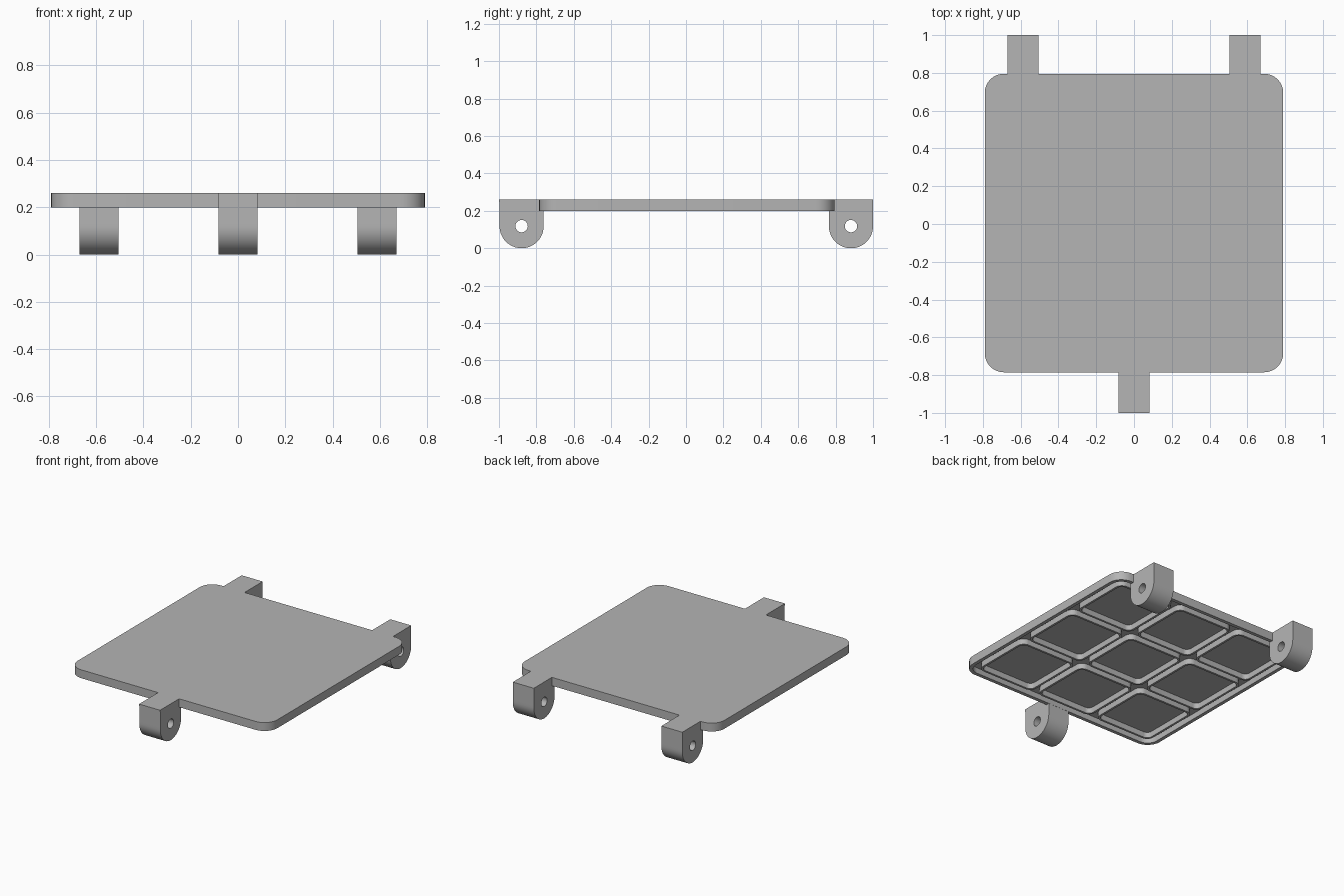
import bpy, bmesh
from math import sin, cos, pi, atan2, radians
from mathutils import Vector

cube = bpy.data.objects.get("Cube")
if cube:
    bpy.data.objects.remove(cube, do_unlink=True)

TOP, BOTTOM, CEILING = 0.26, 0.20, 0.24
MID_Y = 0.005

grey = bpy.data.materials.new("plain_grey")
grey.use_nodes = True
colour = (0.46, 0.46, 0.46, 1)
grey.diffuse_color = colour
grey.node_tree.nodes["Principled BSDF"].inputs["Base Color"].default_value = colour


def loft(name, loops, closed):
    """Join point loops in order; closed wraps last to first, otherwise ends are capped."""
    bm = bmesh.new()
    rows = [[bm.verts.new(p) for p in loop] for loop in loops]
    n = len(rows[0])
    pairs = list(zip(rows, rows[1:]))
    if closed:
        pairs.append((rows[-1], rows[0]))
    else:
        bm.faces.new(rows[0])
        bm.faces.new(rows[-1])
    for a, b in pairs:
        for i in range(n):
            j = (i + 1) % n
            bm.faces.new((a[i], a[j], b[j], b[i]))
    bmesh.ops.recalc_face_normals(bm, faces=bm.faces)
    mesh = bpy.data.meshes.new(name)
    bm.to_mesh(mesh)
    bm.free()
    mesh.materials.append(grey)
    obj = bpy.data.objects.new(name, mesh)
    bpy.context.collection.objects.link(obj)
    bpy.ops.object.select_all(action="DESELECT")
    obj.select_set(True)
    bpy.context.view_layer.objects.active = obj
    bpy.ops.object.shade_smooth_by_angle(angle=radians(30))
    return obj


def rounded_square(x, y, half, radius, z, steps=8):
    points = []
    for corner in range(4):
        mid = pi / 4 + corner * pi / 2
        cx = (half - radius) * (1 if cos(mid) > 0 else -1)
        cy = (half - radius) * (1 if sin(mid) > 0 else -1)
        for s in range(steps + 1):
            a = corner * pi / 2 + s / steps * pi / 2
            points.append(Vector((x + cx + radius * cos(a), y + cy + radius * sin(a), z)))
    return points


# Shallow tray, open underneath
loft("tray", [
    rounded_square(0, MID_Y, 0.79, 0.10, TOP),
    rounded_square(0, MID_Y, 0.79, 0.10, BOTTOM),
    rounded_square(0, MID_Y, 0.765, 0.075, BOTTOM),
    rounded_square(0, MID_Y, 0.765, 0.075, CEILING),
], closed=False)

# Grid of thin rounded ribs on the underside
for row in range(3):
    for col in range(3):
        x, y = (col - 1) * 0.495, MID_Y + (row - 1) * 0.495
        loft(f"rib_{row}_{col}", [
            rounded_square(x, y, 0.225, 0.05, CEILING + 0.005),
            rounded_square(x, y, 0.225, 0.05, BOTTOM),
            rounded_square(x, y, 0.21, 0.035, BOTTOM),
            rounded_square(x, y, 0.21, 0.035, CEILING + 0.005),
        ], closed=True)


# Hinge lugs: round below, square above, with a pin hole
RADIUS, HOLE, HALF_WIDTH = 0.118, 0.033, 0.083
RISE = TOP - RADIUS
corner = atan2(RISE, RADIUS)
ANGLES = sorted([i * pi / 24 for i in range(48)] + [corner, pi - corner])


def lug_outline(a):
    if a > pi:
        return RADIUS
    return min(RADIUS / max(abs(cos(a)), 1e-6), RISE / max(sin(a), 1e-6))


def lug(name, x, y):
    def ring(side, reach):
        return [Vector((x + side * HALF_WIDTH, y + reach(a) * cos(a), RADIUS + reach(a) * sin(a)))
                for a in ANGLES]
    loft(name, [ring(-1, lug_outline), ring(1, lug_outline),
                ring(1, lambda a: HOLE), ring(-1, lambda a: HOLE)], closed=True)


lug("front_lug", 0, -0.879)
lug("back_left_lug", 0.588, 0.882)
lug("back_right_lug", -0.588, 0.882)

# Small lip on the upper front edge of the front lug
loft("front_lip", [[Vector((sx * HALF_WIDTH, y, z)) for sx, y in
                    ((-1, -1.0), (1, -1.0), (1, -0.98), (-1, -0.98))]
                   for z in (0.247, TOP)], closed=False)
